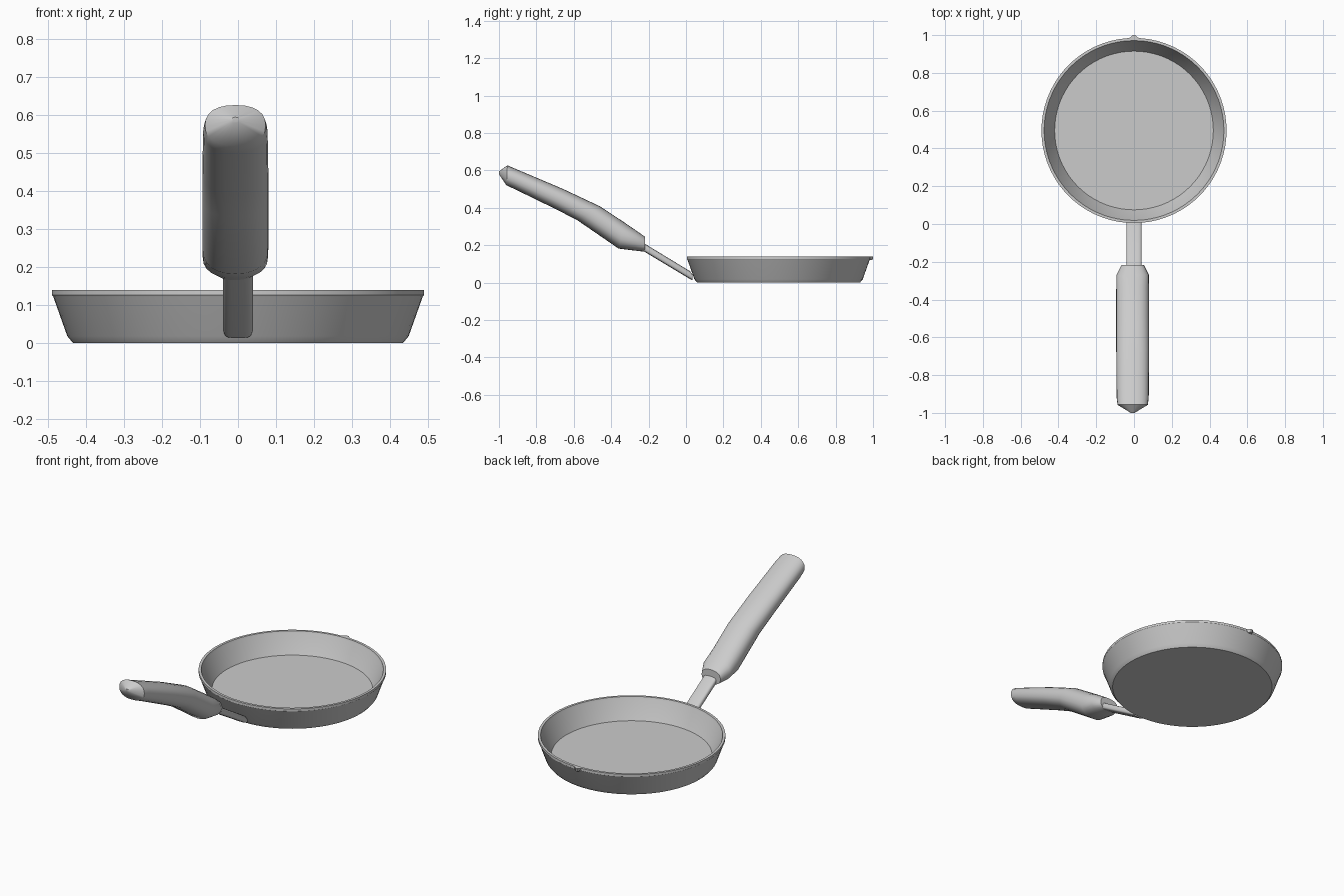
import bpy, bmesh, math

cube = bpy.data.objects.get("Cube")
if cube:
    bpy.data.objects.remove(cube, do_unlink=True)

metal = bpy.data.materials.new("light grey")
metal.use_nodes = True
GREY = (0.6, 0.6, 0.6, 1)
metal.diffuse_color = GREY
metal.node_tree.nodes["Principled BSDF"].inputs["Base Color"].default_value = GREY


def finish(name, bm, angle):
    """Turn a bmesh into a shaded object."""
    bmesh.ops.remove_doubles(bm, verts=bm.verts, dist=1e-5)
    bmesh.ops.recalc_face_normals(bm, faces=bm.faces)
    mesh = bpy.data.meshes.new(name)
    bm.to_mesh(mesh)
    bm.free()
    obj = bpy.data.objects.new(name, mesh)
    bpy.context.collection.objects.link(obj)
    mesh.materials.append(metal)
    bpy.ops.object.select_all(action="DESELECT")
    obj.select_set(True)
    bpy.context.view_layer.objects.active = obj
    bpy.ops.object.shade_smooth_by_angle(angle=math.radians(angle))
    return obj


def bridge(bm, rings):
    """Join consecutive closed rings of vertices with quads."""
    for a, b in zip(rings, rings[1:]):
        n = len(a)
        for i in range(n):
            j = (i + 1) % n
            bm.faces.new((a[i], a[j], b[j], b[i]))


def lathe(name, profile, centre_y, sides=72):
    """Revolve (radius, z) points and cap both ends."""
    bm = bmesh.new()
    turns = [2 * math.pi * i / sides for i in range(sides)]
    rings = [[bm.verts.new((r * math.cos(t), centre_y + r * math.sin(t), z))
              for t in turns] for r, z in profile]
    bridge(bm, rings)
    bm.faces.new(rings[0])
    bm.faces.new(rings[-1])
    return finish(name, bm, 25)


def loft(name, sections, centre_x, power, sides, angle):
    """Skin sections of (top y, top z, bottom y, bottom z, half width)."""
    bm = bmesh.new()
    rings = []
    for ty, tz, by, bz, half in sections:
        ring = []
        for i in range(sides):
            t = 2 * math.pi * i / sides
            c, s = [math.copysign(abs(v) ** power, v) for v in (math.cos(t), math.sin(t))]
            k = (s + 1) / 2
            ring.append(bm.verts.new((centre_x + half * c, by + (ty - by) * k, bz + (tz - bz) * k)))
        rings.append(ring)
    bridge(bm, rings)
    bm.faces.new(rings[0])
    bm.faces.new(rings[-1])
    return finish(name, bm, angle)


# Pan: underside, flared wall, rim band, inner wall and floor
PAN_Y = 0.495
lathe("pan_body", [(0.435, 0), (0.45, 0.018), (0.487, 0.122), (0.49, 0.126), (0.49, 0.14),
                   (0.476, 0.14), (0.472, 0.128), (0.42, 0.026)], PAN_Y)

# Small pointed lip on the far side of the rim
bm = bmesh.new()
top = [bm.verts.new((x, y, 0.14)) for x, y in ((-0.03, 0.98), (0.03, 0.98), (0.006, 1), (-0.006, 1))]
low = [bm.verts.new((x, y, 0.122)) for x, y in ((-0.02, 0.975), (0.02, 0.975), (0.005, 0.998), (-0.005, 0.998))]
bridge(bm, [top, low])
bm.faces.new(top)
bm.faces.new(low)
finish("rim_lip", bm, 25)

# Flat rounded bar linking the pan to the grip
loft("handle_stem", [(-0.26, 0.232, -0.26, 0.188, 0.04),
                     (0.02, 0.062, 0.02, 0.02, 0.04),
                     (0.036, 0.042, 0.036, 0.013, 0.035)], 0, 0.6, 24, 35)

# Grip: sections from the far tip down to the stem
loft("handle_grip", [(-1, 0.595, -1, 0.58, 0.01),
                     (-0.955, 0.627, -0.96, 0.52, 0.08),
                     (-0.92, 0.612, -0.92, 0.502, 0.085),
                     (-0.66, 0.502, -0.69, 0.39, 0.087),
                     (-0.46, 0.408, -0.58, 0.333, 0.087),
                     (-0.33, 0.322, -0.36, 0.182, 0.087),
                     (-0.27, 0.281, -0.27, 0.171, 0.086),
                     (-0.218, 0.245, -0.218, 0.165, 0.06)], -0.007, 0.85, 24, 40)
